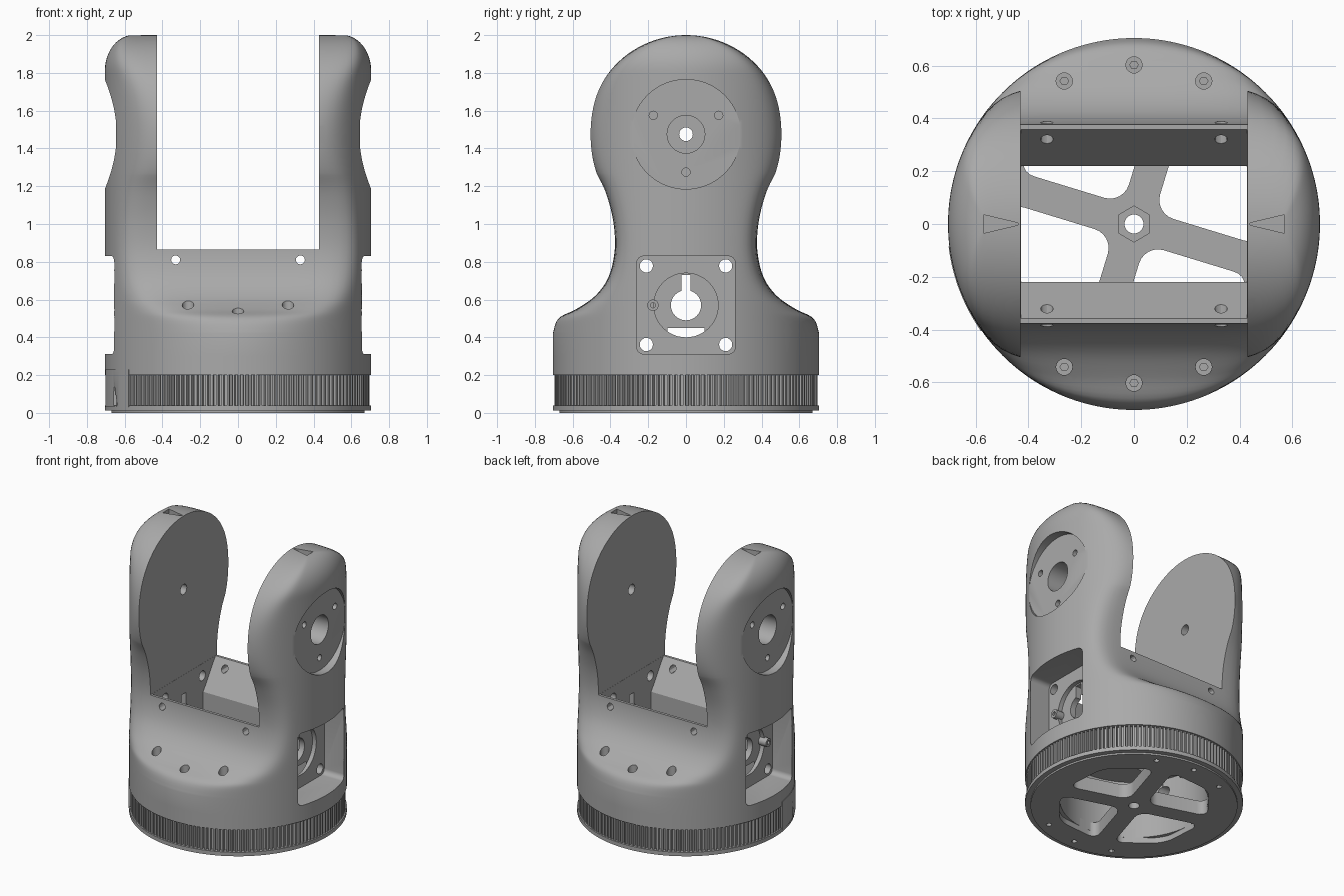
import bpy, bmesh
from math import sin, cos, pi, sqrt, radians
from mathutils import Vector, Matrix

if "Cube" in bpy.data.objects:
    bpy.data.objects.remove(bpy.data.objects["Cube"])

grey = bpy.data.materials.new("plain grey")
grey.use_nodes = True
COLOUR = (0.4, 0.4, 0.4, 1)
grey.diffuse_color = COLOUR
grey.node_tree.nodes["Principled BSDF"].inputs["Base Color"].default_value = COLOUR

RADIUS = 0.705      # outer cylinder
SLOT = 0.43         # half width of the fork gap
PIVOT = 1.475       # height of the fork pivot


def finish(name, bm):
    bmesh.ops.recalc_face_normals(bm, faces=bm.faces)
    mesh = bpy.data.meshes.new(name)
    bm.to_mesh(mesh)
    bm.free()
    mesh.materials.append(grey)
    ob = bpy.data.objects.new(name, mesh)
    bpy.context.collection.objects.link(ob)
    return ob


def loft(name, rings):
    """Closed skin through rings of equal point count."""
    bm = bmesh.new()
    rows = [[bm.verts.new(p) for p in ring] for ring in rings]
    n = len(rows[0])
    for a, b in zip(rows, rows[1:]):
        for i in range(n):
            j = (i + 1) % n
            bm.faces.new((a[i], a[j], b[j], b[i]))
    bm.faces.new(rows[0])
    bm.faces.new(rows[-1])
    return finish(name, bm)


def prism(name, points, axis, lo, hi, rounding=0):
    """Outline extruded along an axis, with optional rounded corners."""
    place = {"x": lambda u, v, w: (w, u, v),
             "y": lambda u, v, w: (u, w, v),
             "z": lambda u, v, w: (u, v, w)}[axis]
    bm = bmesh.new()
    a = [bm.verts.new(place(u, v, lo)) for u, v in points]
    b = [bm.verts.new(place(u, v, hi)) for u, v in points]
    n = len(points)
    bm.faces.new(a)
    bm.faces.new(b)
    for i in range(n):
        j = (i + 1) % n
        bm.faces.new((a[i], a[j], b[j], b[i]))
    bmesh.ops.recalc_face_normals(bm, faces=bm.faces)
    if rounding:
        edges = [bm.edges.get((p, q)) for p, q in zip(a, b)]
        bmesh.ops.bevel(bm, geom=edges, offset=rounding, segments=6,
                        profile=0.5, affect="EDGES")
    return finish(name, bm)


def circle(r, u=0, v=0, n=24, start=0.0):
    return [(u + r * cos(start + 2 * pi * i / n), v + r * sin(start + 2 * pi * i / n))
            for i in range(n)]


def rect(u0, u1, v0, v1):
    return [(u0, v0), (u1, v0), (u1, v1), (u0, v1)]


def cut(target, *args):
    """Subtract a prism from the target."""
    cutter = prism("cutter", *args)
    cutter.hide_render = True
    mod = target.modifiers.new("cut", "BOOLEAN")
    mod.operation, mod.solver, mod.object = "DIFFERENCE", "MANIFOLD", cutter
    bpy.context.view_layer.objects.active = target
    bpy.ops.object.modifier_apply(modifier=mod.name)
    bpy.data.objects.remove(cutter)


def smooth_path(pts, steps):
    """Catmull-Rom curve through the points."""
    pts = [Vector(p) for p in pts]
    pts = [pts[0]] + pts + [pts[-1]]
    out = []
    for a, b, c, d in zip(pts, pts[1:], pts[2:], pts[3:]):
        for i in range(steps):
            t = i / steps
            out.append((2 * b + (c - a) * t + (2 * a - 5 * b + 4 * c - d) * t * t
                        + (3 * b - a - 3 * c + d) * t ** 3) / 2)
    return out


# Side outline: wide foot, waist, round head (half depth, height)
outline = [(RADIUS, 0.2), (RADIUS, 0.3)] + [tuple(p) for p in smooth_path(
    [(RADIUS, 0.42), (0.675, 0.5), (0.58, 0.55), (0.48, 0.62), (0.41, 0.72),
     (0.378, 0.86), (0.388, 1.02), (0.43, 1.17), (0.484, 1.27)], 5)]
HEAD = 0.525
for i in range(33):
    a = radians(-23 + 112.5 * i / 32)
    outline.append((HEAD * cos(a), PIVOT + HEAD * sin(a)))


def body_ring(y, z, n=128, p=14):
    """Circle flattened to depth y with softened corners."""
    top = min(1, max(0, (z - 1.81) / 0.19))
    r = RADIUS - 0.15 * (1 - sqrt(1 - top * top))
    flat = max(min(y, 0.9999 * r) ** -p - r ** -p, 1e-9) ** (-1 / p)
    ring = []
    for i in range(n):
        a = 2 * pi * (i + 0.5) / n
        u, v = r * cos(a), min(y, r) * sin(a)
        t = ((abs(v) / flat) ** p + (sqrt(u * u + v * v) / r) ** p) ** (-1 / p)
        ring.append((u * t, v * t, z))
    return ring


body = loft("fork_body", [body_ring(y, z) for y, z in outline])

# Fork gap, tapered well and round hollow in the foot
cut(body, rect(-0.9, 0.9, 0.865, 2.2), "x", -SLOT, SLOT)
cut(body, [(-0.22, 0.1), (0.22, 0.1), (0.22, 0.66), (0.365, 0.875), (0.365, 0.95),
           (-0.365, 0.95), (-0.365, 0.875), (-0.22, 0.66)], "x", -SLOT + 0.001, SLOT - 0.001)
cut(body, circle(0.48, n=64), "z", 0.1, 0.45)

# Cross holes through the front and back walls
for x in (-0.33, 0.33):
    cut(body, circle(0.024, x, 0.81, 12), "y", -0.9, 0.9)

# Screw positions on the foot
screws = [(0.603 * cos(radians(a)), 0.603 * sin(radians(a)))
          for a in (64, 90, 116, 244, 270, 296)]
for u, v in screws:
    cut(body, circle(0.031, u, v, 16), "z", 0.47, 0.8)
    cut(body, circle(0.016, u, v, 6), "z", 0.42, 0.6)

for s in (-1, 1):
    def side(points, a, b, rounding=0):
        cut(body, points, "x", min(s * a, s * b), max(s * a, s * b), rounding)

    # Pivot recess, bore and mounting holes
    side(circle(0.29, 0, PIVOT, 64), 0.645, 0.9)
    side(circle(0.1, 0, PIVOT, 32), 0.5, 0.9)
    side(circle(0.036, 0, PIVOT), 0.3, 0.9)
    for a in (30, 150, 270):
        side(circle(0.022, 0.2 * cos(radians(a)), PIVOT + 0.2 * sin(radians(a)), 16), 0.55, 0.9)

    # Square pocket with keyed shaft hole and corner holes
    side(rect(-0.26, 0.26, 0.312, 0.83), 0.5, 0.9, 0.035)
    side(circle(0.17, 0, 0.57, 48), 0.47, 0.6)
    side(circle(0.08, 0, 0.57, 32), 0.3, 0.6)
    side(rect(-0.025, 0.025, 0.6, 0.73), 0.3, 0.6)
    for y in (-0.21, 0.21):
        for z in (0.362, 0.778):
            side(circle(0.035, y, z, 20), 0.3, 0.6)

    # Locating pin in the pocket
    pin = prism("pocket_pin", circle(0.03, -0.175, 0.57, 20), "x",
                min(s * 0.46, s * 0.53), max(s * 0.46, s * 0.53))
    cut(pin, circle(0.014, -0.175, 0.57, 12), "x", -0.9, 0.9)

    # Alignment arrow on top of the arm
    cut(body, [(s * 0.44, -0.004), (s * 0.57, -0.035), (s * 0.57, 0.035), (s * 0.44, 0.004)],
        "z", 1.965, 2.2)

# Toothed ring
TEETH = 150
teeth = []
for i in range(TEETH):
    for k, r in ((0, 0.675), (0.4, 0.675), (0.5, 0.697), (0.9, 0.697)):
        a = 2 * pi * (i + k) / TEETH
        teeth.append((r * cos(a), r * sin(a)))
gear = prism("toothed_ring", teeth, "z", 0.039, 0.201)
cut(gear, circle(0.48, n=64), "z", -0.1, 0.4)

# Base plate with four spokes
plate = loft("base_plate", [[(u, v, z) for u, v in circle(r, n=96)] for r, z in (
    (0.67, 0), (0.67, 0.012), (RADIUS, 0.012), (RADIUS, 0.04), (0.485, 0.04), (0.485, 0.1))])
window = [(0.062, 0.062), (0.49, 0.062), (0.37, 0.37), (0.062, 0.49)]
for k in range(4):
    turn = Matrix.Rotation(radians(-17 + 90 * k), 2)
    cut(plate, [tuple(turn @ Vector(p)) for p in window], "z", -0.1, 0.3, 0.075)
cut(plate, circle(0.036), "z", -0.1, 0.3)
cut(plate, circle(0.068, n=6, start=pi / 6), "z", 0.07, 0.3)
for u, v in screws:
    cut(plate, circle(0.018, u, v, 12), "z", -0.1, 0.03)

# Index block on the rim, with an engraved pointer
arc = [radians(187 + 2 * i) for i in range(15)]
block = prism("index_block", [(0.708 * cos(a), 0.708 * sin(a)) for a in arc]
              + [(0.66 * cos(a), 0.66 * sin(a)) for a in reversed(arc)], "z", 0.03, 0.23)
cut(block, [(-0.668, 0.04), (-0.64, 0.04), (-0.654, 0.145)], "y", -0.6, -0.26)

# Smooth curved surfaces and keep real edges crisp
bpy.ops.object.select_all(action="DESELECT")
for ob in bpy.context.collection.objects:
    if ob.type == "MESH" and ob.data.materials[:1] == [grey]:
        ob.select_set(True)
bpy.ops.object.shade_smooth_by_angle(angle=radians(30))
